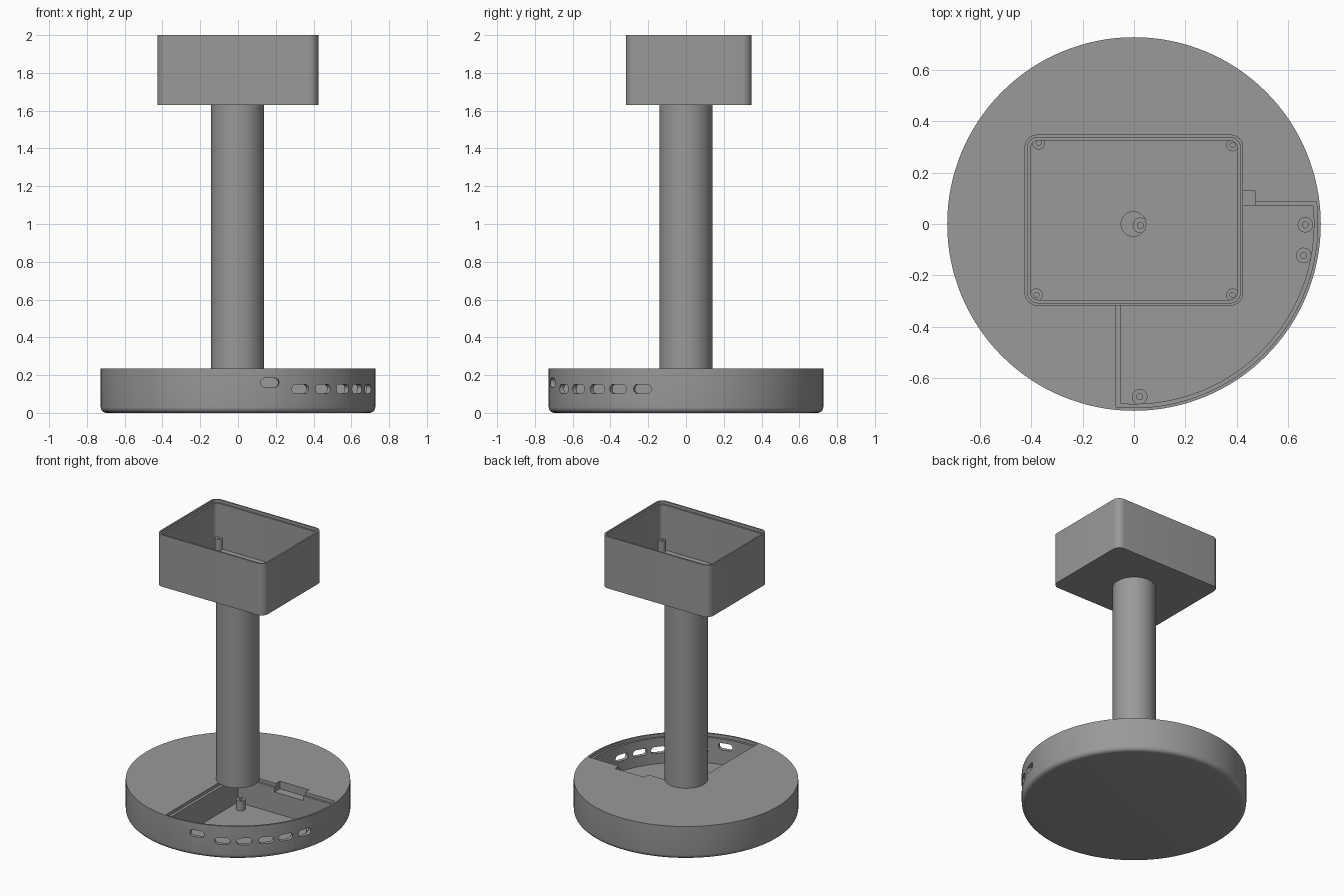
import bpy, bmesh, math
from mathutils import Matrix

if "Cube" in bpy.data.objects:
    bpy.data.objects.remove(bpy.data.objects["Cube"])

grey = bpy.data.materials.new("plain grey")
grey.diffuse_color = (0.32, 0.32, 0.32, 1)
grey.use_nodes = True
grey.node_tree.nodes["Principled BSDF"].inputs["Base Color"].default_value = grey.diffuse_color


def finish(name, bm):
    bmesh.ops.recalc_face_normals(bm, faces=bm.faces)
    me = bpy.data.meshes.new(name)
    bm.to_mesh(me)
    bm.free()
    me.materials.append(grey)
    ob = bpy.data.objects.new(name, me)
    bpy.context.collection.objects.link(ob)
    return ob


def prism(name, outline, z0, z1, round_bottom=0):
    """Extrude a closed outline from z0 to z1."""
    bm = bmesh.new()
    face = bm.faces.new([bm.verts.new((x, y, z0)) for x, y in outline])
    up = bmesh.ops.extrude_face_region(bm, geom=[face], use_keep_orig=True)["geom"]
    for v in up:
        if isinstance(v, bmesh.types.BMVert):
            v.co.z = z1
    if round_bottom:
        edges = [e for e in bm.edges if all(v.co.z == e.verts[0].co.z and abs(v.co.z - z0) < 1e-6 for v in e.verts)]
        bmesh.ops.bevel(bm, geom=edges, offset=round_bottom, segments=5, profile=0.5, affect='EDGES')
    return finish(name, bm)


def circle(r, n=128, cx=0, cy=0):
    return [(cx + r * math.cos(2 * math.pi * i / n), cy + r * math.sin(2 * math.pi * i / n)) for i in range(n)]


def rounded_rect(x0, x1, y0, y1, r, n=8):
    pts = []
    for k, (cx, cy) in enumerate([(x1 - r, y1 - r), (x0 + r, y1 - r), (x0 + r, y0 + r), (x1 - r, y0 + r)]):
        for i in range(n + 1):
            a = math.pi / 2 * (k + i / n)
            pts.append((cx + r * math.cos(a), cy + r * math.sin(a)))
    return pts


def wedge(x0, y1, r, n=48):
    """Quarter pocket outline: two straight walls and one arc."""
    a0, a1 = math.asin(y1 / r), -math.pi / 2 + math.asin(x0 / r)
    arc = [a0 + (a1 - a0) * i / n for i in range(n + 1)]
    return [(x0, y1)] + [(r * math.cos(a), r * math.sin(a)) for a in arc]


def tube(name, x, y, r_out, r_in, z0, z1, n=32):
    bm = bmesh.new()
    rings = [[bm.verts.new((px, py, z)) for px, py in circle(r, n, x, y)]
             for r, z in ((r_out, z0), (r_out, z1), (r_in, z1), (r_in, z0))]
    for k in range(4):
        a, b = rings[k], rings[(k + 1) % 4]
        for i in range(n):
            j = (i + 1) % n
            bm.faces.new((a[i], a[j], b[j], b[i]))
    return finish(name, bm)


def cut(target, cutter):
    m = target.modifiers.new("cut", 'BOOLEAN')
    m.operation, m.solver, m.object = 'DIFFERENCE', 'EXACT', cutter
    bpy.context.view_layer.objects.active = target
    bpy.ops.object.modifier_apply(modifier=m.name)
    bpy.data.objects.remove(cutter)


# round base with a quarter pocket, a lid ledge and a latch notch
base = prism("base", circle(0.727), 0, 0.235, 0.03)
cut(base, prism("pocket", wedge(-0.05, 0.07, 0.70), 0.03, 0.3))
cut(base, prism("ledge", wedge(-0.07, 0.085, 0.715), 0.213, 0.3))
cut(base, prism("notch", [(0.24, 0.05), (0.47, 0.05), (0.47, 0.13), (0.24, 0.13)], 0.18, 0.3))

# rounded port slots through the rim
for deg, z in [(-76.5, 0.16), (-63, 0.127), (-51.7, 0.127), (-40.3, 0.127), (-29.8, 0.127), (-18.5, 0.127)]:
    slot = prism("slot", rounded_rect(-0.05, 0.05, -0.024, 0.024, 0.0235), 0.64, 0.78)
    slot.data.transform(Matrix.Rotation(math.radians(deg), 4, 'Z')
                        @ Matrix(((0, 0, 1, 0), (1, 0, 0, 0), (0, 1, 0, z), (0, 0, 0, 1))))
    cut(base, slot)

# screw posts inside the pocket
for x, y in [(0.025, -0.005), (0.667, -0.003), (0.66, -0.122), (0.022, -0.672)]:
    tube("base_post", x, y, 0.03, 0.012, 0.03, 0.10)

# hollow column
tube("column", -0.002, 0, 0.14, 0.048, 0.235, 1.63, 96)

# open box on top, with a stepped rim and a cable hole
box = prism("top_box", rounded_rect(-0.426, 0.425, -0.318, 0.348, 0.05), 1.63, 2.0)
cut(box, prism("cavity", rounded_rect(-0.403, 0.402, -0.295, 0.325, 0.03), 1.66, 2.1))
cut(box, prism("rim_step", rounded_rect(-0.415, 0.414, -0.307, 0.337, 0.04), 1.98, 2.1))
cut(box, prism("cable_hole", circle(0.048, 96, -0.002), 1.6, 1.7))

# screw posts in the box corners
for x, y in [(-0.371, 0.315), (0.384, 0.308), (-0.38, -0.276), (0.384, -0.276)]:
    tube("box_post", x, y, 0.025, 0.01, 1.66, 1.74)

# smooth curved walls, keep edges sharp
bpy.ops.object.select_all(action='SELECT')
bpy.ops.object.shade_smooth_by_angle(angle=math.radians(30))
